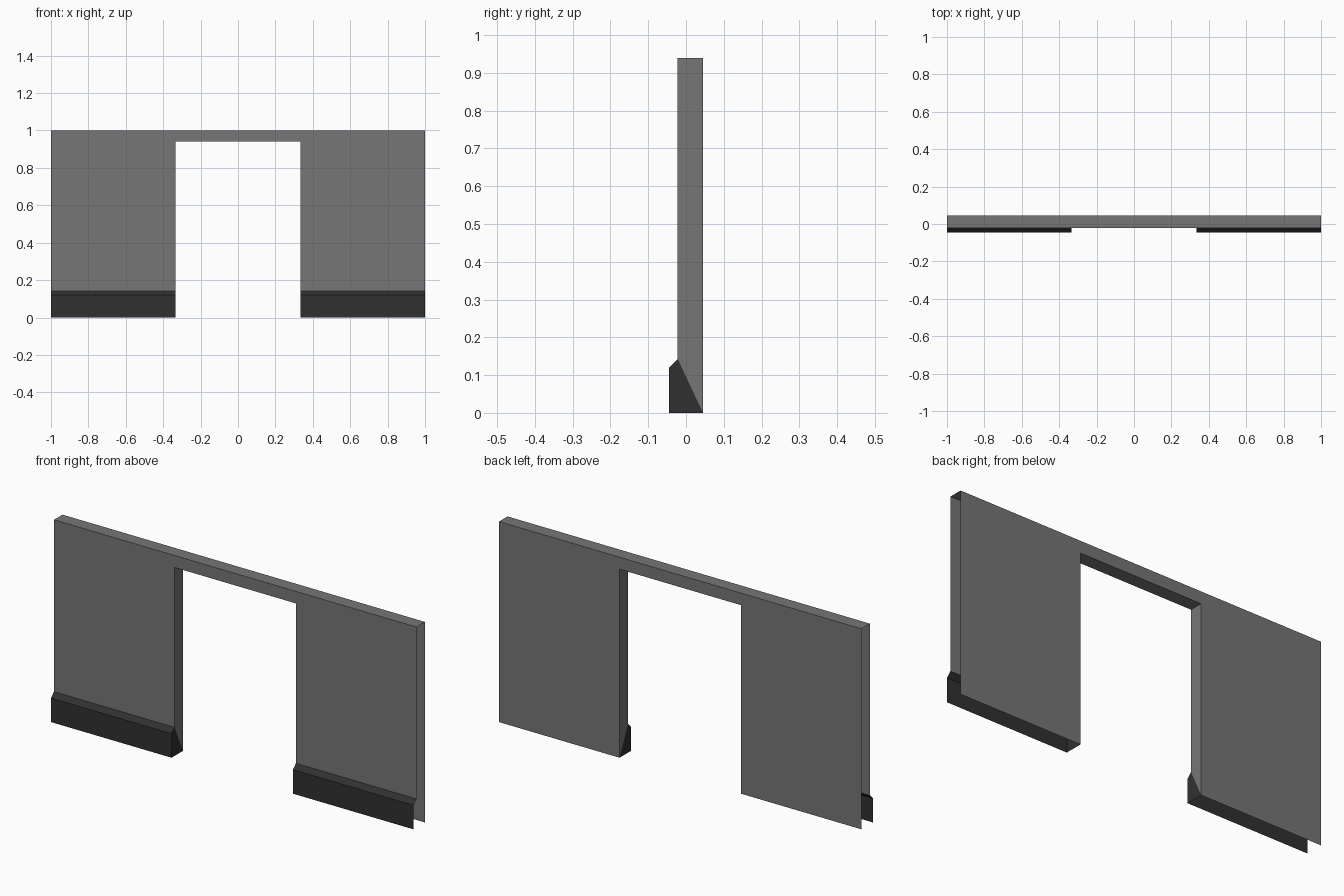
import bpy
import bmesh

if "Cube" in bpy.data.objects:
    bpy.data.objects.remove(bpy.data.objects["Cube"])

DOOR_X, DOOR_Z = 0.335, 0.94     # doorway half width and height
BACK, FRONT, SKIRT = 0.045, -0.022, -0.045
SKIRT_Z, BEVEL_Z = 0.12, 0.143   # front edge and top of the skirting


def material(name, grey):
    mat = bpy.data.materials.new(name)
    mat.diffuse_color = (grey, grey, grey, 1)
    mat.use_nodes = True
    mat.node_tree.nodes["Principled BSDF"].inputs["Base Color"].default_value = mat.diffuse_color
    return mat


def mirrored_sheet(name, faces, mat):
    """Open shell of the right half, mirrored across x = 0."""
    bm = bmesh.new()
    for face in faces:
        bm.faces.new([bm.verts.new(co) for co in face])
    bmesh.ops.remove_doubles(bm, verts=bm.verts, dist=1e-4)
    mesh = bpy.data.meshes.new(name)
    bm.to_mesh(mesh)
    bm.free()
    mesh.materials.append(mat)
    obj = bpy.data.objects.new(name, mesh)
    bpy.context.collection.objects.link(obj)
    mirror = obj.modifiers.new("Mirror", 'MIRROR')
    mirror.use_clip = True


def panel(y, bottom):
    """L-shaped half of a wall face, facing the front."""
    outline = [(0, DOOR_Z), (DOOR_X, DOOR_Z), (DOOR_X, bottom),
               (1, bottom), (1, 1), (0, 1)]
    return [(x, y, z) for x, z in outline]


def strip(a, b, x0, x1):
    """Quad running along x between two (y, z) profile points."""
    return [(x0, *a), (x1, *a), (x1, *b), (x0, *b)]


# Wall: front, back, top, doorway head and jamb; ends and base are open
jamb = [(BACK, 0), (FRONT, BEVEL_Z), (FRONT, DOOR_Z), (BACK, DOOR_Z)]
mirrored_sheet("wall", [
    panel(FRONT, BEVEL_Z),
    panel(BACK, 0)[::-1],
    strip((FRONT, 1), (BACK, 1), 0, 1),
    strip((BACK, DOOR_Z), (FRONT, DOOR_Z), 0, DOOR_X),
    [(DOOR_X, y, z) for y, z in jamb][::-1],
], material("wall_grey", 0.18))

# Skirting: front board, sloped top and the end cap inside the doorway
cap = [(BACK, 0), (SKIRT, 0), (SKIRT, SKIRT_Z), (FRONT, BEVEL_Z)]
mirrored_sheet("skirting_board", [
    strip((SKIRT, 0), (SKIRT, SKIRT_Z), DOOR_X, 1),
    strip((SKIRT, SKIRT_Z), (FRONT, BEVEL_Z), DOOR_X, 1),
    [(DOOR_X, y, z) for y, z in cap][::-1],
], material("skirting_dark", 0.03))
